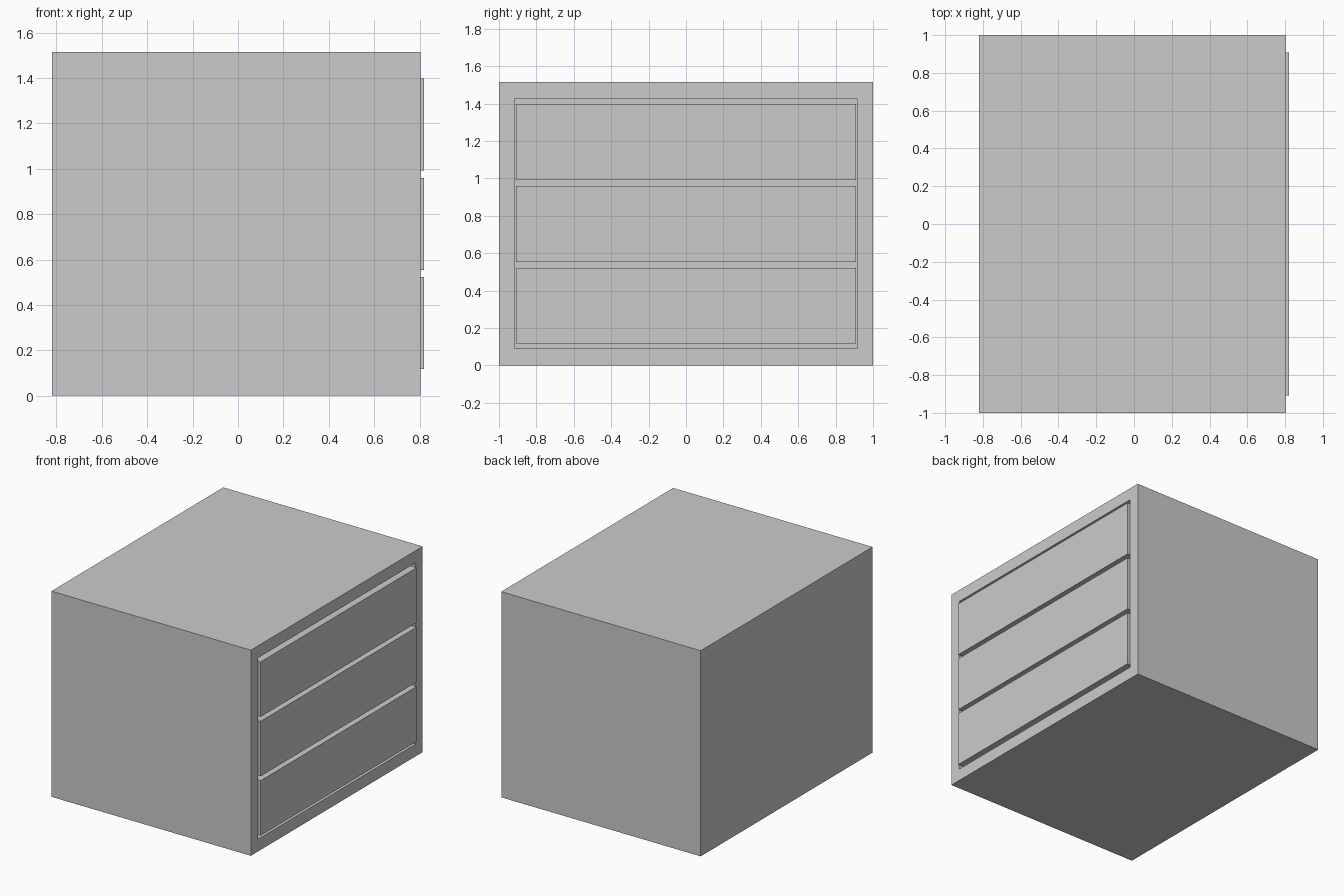
import bpy, bmesh
from mathutils import Vector

if "Cube" in bpy.data.objects:
    bpy.data.objects.remove(bpy.data.objects["Cube"])


def add_box(bm, lo, hi):
    lo, hi = Vector(lo), Vector(hi)
    verts = bmesh.ops.create_cube(bm, size=1)["verts"]
    bmesh.ops.scale(bm, vec=hi - lo, verts=verts)
    bmesh.ops.translate(bm, vec=(lo + hi) / 2, verts=verts)


def finish(bm, name):
    bmesh.ops.recalc_face_normals(bm, faces=bm.faces)
    mesh = bpy.data.meshes.new(name)
    bm.to_mesh(mesh)
    bm.free()
    obj = bpy.data.objects.new(name, mesh)
    bpy.context.collection.objects.link(obj)
    return obj


HEIGHT = 1.515
BODY_FRONT = 0.805

# Cabinet body: box with a framed opening pushed inward on the +x side
bm = bmesh.new()
add_box(bm, (-0.82, -1, 0), (BODY_FRONT, 1, HEIGHT))
bm.normal_update()
front = max(bm.faces, key=lambda f: f.calc_center_median().x)
bmesh.ops.inset_region(bm, faces=[front], thickness=0.085)
for v in front.verts:
    v.co.y = 0.917 if v.co.y > 0 else -0.917
    v.co.z = 1.425 if v.co.z > HEIGHT / 2 else 0.09
cavity = bmesh.ops.extrude_discrete_faces(bm, faces=[front])["faces"][0]
bmesh.ops.translate(bm, vec=(-0.74 - BODY_FRONT, 0, 0), verts=cavity.verts)
finish(bm, "cabinet_body")

# Three stacked drawers, standing slightly proud of the frame
for i, name in enumerate(("bottom_drawer", "middle_drawer", "top_drawer")):
    z = 0.117 + i * 0.4375
    bm = bmesh.new()
    add_box(bm, (-0.72, -0.908, z), (0.82, 0.908, z + 0.405))
    finish(bm, name)
